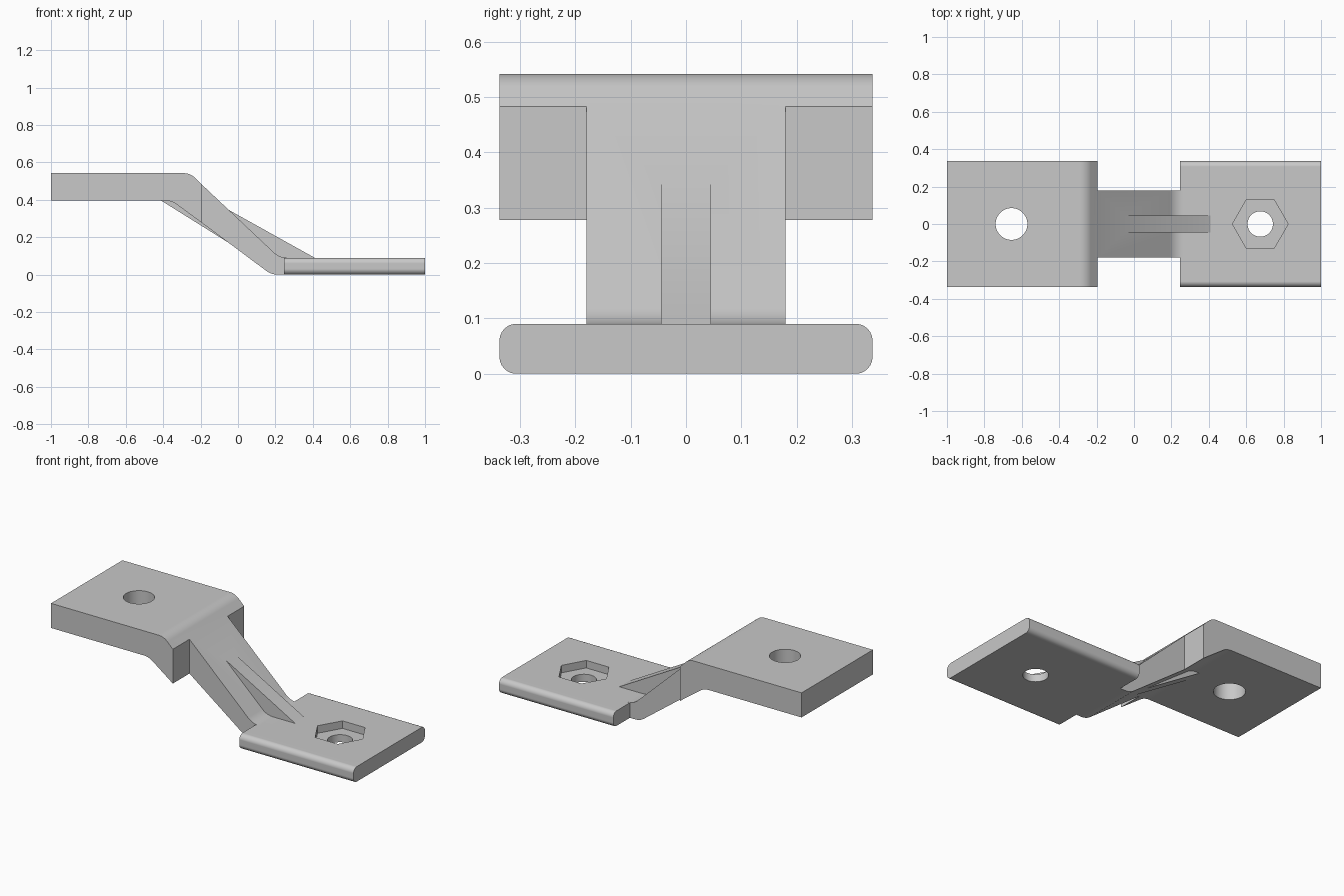
import bpy, bmesh, math
from mathutils import Vector

cube = bpy.data.objects.get("Cube")
if cube:
    bpy.data.objects.remove(cube, do_unlink=True)

# Single grey finish
grey = bpy.data.materials.new("plain grey")
grey.use_nodes = True
colour = (0.58, 0.58, 0.58, 1)
grey.diffuse_color = colour
grey.node_tree.nodes["Principled BSDF"].inputs["Base Color"].default_value = colour


def rounded(corners, steps=8):
    """Outline from (a, b, radius) corners, with tangent arcs at the radii."""
    out = []
    for i, (a, b, r) in enumerate(corners):
        p = Vector((a, b))
        if r == 0:
            out.append(p)
            continue
        d1 = (Vector(corners[i - 1][:2]) - p).normalized()
        d2 = (Vector(corners[(i + 1) % len(corners)][:2]) - p).normalized()
        half = d1.angle(d2) / 2
        centre = p + (d1 + d2).normalized() * r / math.sin(half)
        start = p + d1 * r / math.tan(half) - centre
        end = p + d2 * r / math.tan(half) - centre
        out += [centre + start.lerp(end, k / steps).normalized() * r
                for k in range(steps + 1)]
    return out


def prism(name, outline, axis, low, high):
    """Extrude a 2D outline along the given axis."""
    place = {"x": lambda a, b, t: (t, a, b),
             "y": lambda a, b, t: (a, t, b),
             "z": lambda a, b, t: (a, b, t)}[axis]
    bm = bmesh.new()
    face = bm.faces.new([bm.verts.new(place(a, b, low)) for a, b in outline])
    moved = bmesh.ops.extrude_face_region(bm, geom=[face], use_keep_orig=True)["geom"]
    bmesh.ops.translate(bm, verts=[v for v in moved if isinstance(v, bmesh.types.BMVert)],
                        vec=place(0, 0, high - low))
    bmesh.ops.recalc_face_normals(bm, faces=bm.faces)
    mesh = bpy.data.meshes.new(name)
    bm.to_mesh(mesh)
    bm.free()
    mesh.materials.append(grey)
    obj = bpy.data.objects.new(name, mesh)
    bpy.context.collection.objects.link(obj)
    return obj


def circle(x, radius, sides):
    return [(x + radius * math.cos(math.tau * i / sides),
             radius * math.sin(math.tau * i / sides)) for i in range(sides)]


def combine(target, other, operation):
    mod = target.modifiers.new(operation, "BOOLEAN")
    mod.operation, mod.solver, mod.object = operation, "EXACT", other
    bpy.context.view_layer.objects.active = target
    bpy.ops.object.modifier_apply(modifier=mod.name)
    bpy.data.objects.remove(other, do_unlink=True)


WIDE, NECK, RIB = 0.337, 0.18, 0.045

# Raised plate, bent down at its inner end
bracket = prism("bracket", rounded([
    (-1, 0.395, 0), (-1, 0.542, 0), (-0.255, 0.542, 0.08),
    (-0.195, 0.483, 0), (-0.195, 0.278, 0), (-0.355, 0.395, 0.1)]),
    "y", -WIDE, WIDE)

# Narrow sloping neck, running into the lower plate
neck = prism("neck", rounded([
    (-0.195, 0.278, 0), (-0.195, 0.483, 0), (0.222, 0.09, 0.1),
    (0.35, 0.09, 0), (0.35, 0, 0), (0.178, 0, 0.1)]), "y", -NECK, NECK)

# Lower plate with rounded long edges
plate = prism("lower_plate", rounded([
    (-WIDE, 0, 0.03), (WIDE, 0, 0.03), (WIDE, 0.09, 0.03), (-WIDE, 0.09, 0.03)]),
    "x", 0.245, 1)

# Stiffening ribs above and below the neck
upper_rib = prism("upper_rib", [(-0.05, 0.346), (0.41, 0.09), (0.38, 0.05),
                                (0.2, 0.05), (-0.03, 0.28)], "y", -RIB, RIB)
lower_rib = prism("lower_rib", [(-0.41, 0.395), (-0.04, 0.164), (-0.04, 0.22),
                                (-0.3, 0.44), (-0.38, 0.44)], "y", -RIB, RIB)
for part in (neck, plate, upper_rib, lower_rib):
    combine(bracket, part, "UNION")

# Bolt holes and the hexagonal nut recess
for cutter in (prism("upper_hole", circle(-0.655, 0.085, 48), "z", 0.3, 0.7),
               prism("lower_hole", circle(0.675, 0.068, 48), "z", -0.1, 0.2),
               prism("nut_recess", circle(0.675, 0.149, 6), "z", 0.045, 0.2)):
    combine(bracket, cutter, "DIFFERENCE")

# Smooth bends, sharp edges
bpy.context.view_layer.objects.active = bracket
bracket.select_set(True)
bpy.ops.object.shade_smooth_by_angle(angle=math.radians(25))
weighted = bracket.modifiers.new("weighted normals", "WEIGHTED_NORMAL")
weighted.keep_sharp = True
